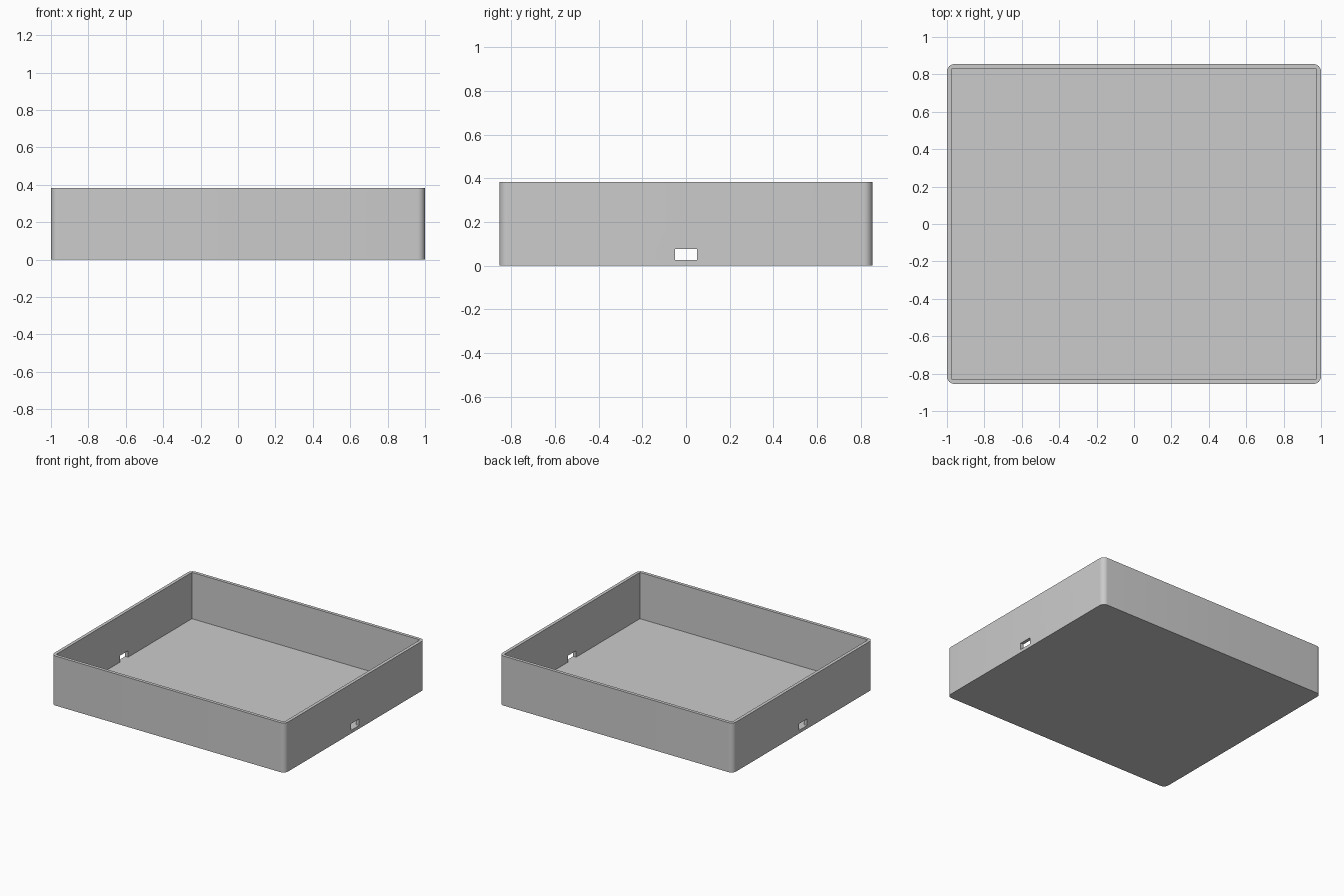
import bpy
import bmesh
from mathutils import Matrix

cube = bpy.data.objects.get("Cube")
if cube:
    bpy.data.objects.remove(cube, do_unlink=True)

WIDTH, DEPTH, HEIGHT = 2.0, 1.71, 0.383
WALL, FLOOR, CORNER = 0.025, 0.025, 0.04
PORT_WIDTH, PORT_HEIGHT = 0.1, 0.05

grey = bpy.data.materials.new("light grey")
grey.use_nodes = True
colour = (0.6, 0.6, 0.6, 1)
grey.diffuse_color = colour
grey.node_tree.nodes["Principled BSDF"].inputs["Base Color"].default_value = colour


def block(name, size, bottom, corner=0):
    """Box resting at height bottom, with optional rounded upright edges."""
    bm = bmesh.new()
    bmesh.ops.create_cube(bm, size=1)
    bm.transform(Matrix.Translation((0, 0, bottom + size[2] / 2))
                 @ Matrix.Diagonal((*size, 1)))
    if corner:
        upright = [e for e in bm.edges
                   if abs(e.verts[0].co.z - e.verts[1].co.z) > 0.01]
        bmesh.ops.bevel(bm, geom=upright, offset=corner, segments=8,
                        profile=0.5, affect='EDGES')
    mesh = bpy.data.meshes.new(name)
    bm.to_mesh(mesh)
    bm.free()
    mesh.materials.append(grey)
    obj = bpy.data.objects.new(name, mesh)
    bpy.context.collection.objects.link(obj)
    return obj


# Outer shell with rounded corners
tray = block("open_tray", (WIDTH, DEPTH, HEIGHT), 0, CORNER)

# Square-cornered cavity, and one slot through both side walls
cavity = block("cavity_cutter", (WIDTH - 2 * WALL, DEPTH - 2 * WALL, HEIGHT), FLOOR)
port = block("side_port_cutter", (WIDTH + 0.2, PORT_WIDTH, PORT_HEIGHT), FLOOR)

bpy.context.view_layer.objects.active = tray
tray.select_set(True)
for cutter in (cavity, port):
    mod = tray.modifiers.new("cut", 'BOOLEAN')
    mod.operation = 'DIFFERENCE'
    mod.solver = 'EXACT'
    mod.object = cutter
    bpy.ops.object.modifier_apply(modifier=mod.name)
for cutter in (cavity, port):
    bpy.data.objects.remove(cutter, do_unlink=True)

# Smooth corners, sharp rims
bpy.ops.object.shade_smooth_by_angle(angle=0.52)
